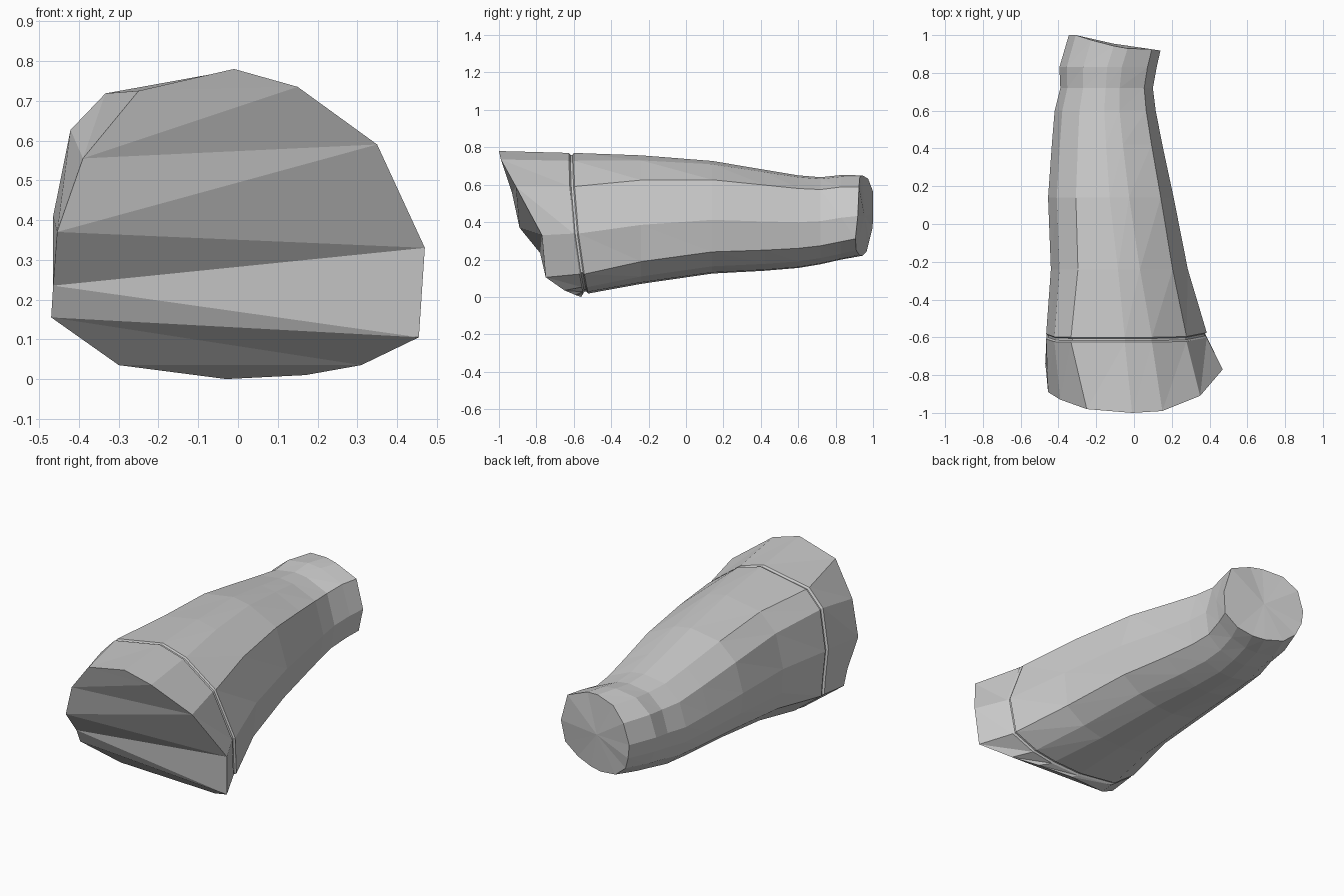
import bpy, bmesh

if "Cube" in bpy.data.objects:
    bpy.data.objects.remove(bpy.data.objects["Cube"])

# Front rim (x, y, z), clockwise from the crest
RIM = [(-.01, -1, .78), (.15, -.99, .735), (.35, -.91, .59), (.47, -.77, .33),
       (.455, -.75, .105), (.31, -.65, .035), (.17, -.59, .01), (-.03, -.56, 0),
       (-.30, -.62, .035), (-.47, -.74, .155), (-.465, -.78, .235),
       (-.455, -.89, .37), (-.39, -.93, .555), (-.25, -.98, .725)]
# Narrow-end section (x, z), same order
NARROW = [(-.16, .65), (-.08, .64), (.06, .58), (.11, .40), (.09, .26), (.0, .19),
          (-.10, .16), (-.18, .155), (-.30, .18), (-.38, .25), (-.41, .33),
          (-.42, .42), (-.38, .55), (-.29, .63)]
N = len(RIM)


def unit(points):
    xs, zs = zip(*points)
    return [((x - min(xs)) / (max(xs) - min(xs)), (z - min(zs)) / (max(zs) - min(zs)))
            for x, z in points]


WIDE_U = unit([(x, z) for x, y, z in RIM])
# fuller upper left shoulder behind the rim
WIDE_U[11], WIDE_U[12], WIDE_U[13] = (0, .52), (.05, .81), (.15, .93)
NARROW_U = unit(NARROW)


def section(t, x0, x1, z0, z1, y_of):
    ring = []
    for (ua, va), (ub, vb) in zip(WIDE_U, NARROW_U):
        x = x0 + (x1 - x0) * (ua + (ub - ua) * t)
        z = z0 + (z1 - z0) * (va + (vb - va) * t)
        ring.append((x, y_of(x, z), z))
    return ring


def seam_y(offset):
    return lambda x, z: -.61 + .08 * (1 - z / .77) ** 2 + offset


def end_y(x, z):
    return 1 - .24 * max(0, x + .2) - .25 * max(0, .38 - z) - .5 * max(0, z - .58)


rings = [RIM]
# Narrow recessed seam band
for off, inset in ((-.016, 0), (-.008, .01), (.004, .01), (.01, 0)):
    rings.append(section(.05, -.465 + inset, .385 - inset, .018 + inset, .77 - inset, seam_y(off)))
# Tapering body: y, blend, x range, z range
for y, t, *box in ((-.24, .5, -.44, .285, .07, .757), (.14, .75, -.455, .21, .125, .727),
                   (.42, .9, -.435, .15, .14, .68), (.60, 1, -.42, .115, .155, .65),
                   (.72, 1, -.39, .10, .175, .64), (.83, 1, -.395, .12, .20, .652)):
    rings.append(section(t, *box, lambda x, z, y=y: y))
rings.append(section(1, -.345, .14, .22, .65, end_y))

bm = bmesh.new()
loops = [[bm.verts.new(p) for p in r] for r in rings]
for a, b in zip(loops, loops[1:]):
    for i in range(N):
        j = (i + 1) % N
        bm.faces.new((a[i], a[j], b[j]))
        bm.faces.new((a[i], b[j], b[i]))

# Slanted front cap, in strips from side to side
rim = loops[0]
for i in range(N // 2):
    a, b = rim[i], rim[i + 1]
    c, d = rim[(N - i - 1) % N], rim[(N - i) % N]
    if b is not c:
        bm.faces.new((a, b, c))
    if a is not d:
        bm.faces.new((a, c, d))

# Fan cap on the narrow end
hub = bm.verts.new((-.11, .955, .43))
for i in range(N):
    bm.faces.new((loops[-1][i], loops[-1][(i + 1) % N], hub))

bmesh.ops.recalc_face_normals(bm, faces=bm.faces)
mesh = bpy.data.meshes.new("tapered_sleeve")
bm.to_mesh(mesh)
bm.free()
bpy.context.collection.objects.link(bpy.data.objects.new("tapered_sleeve", mesh))
